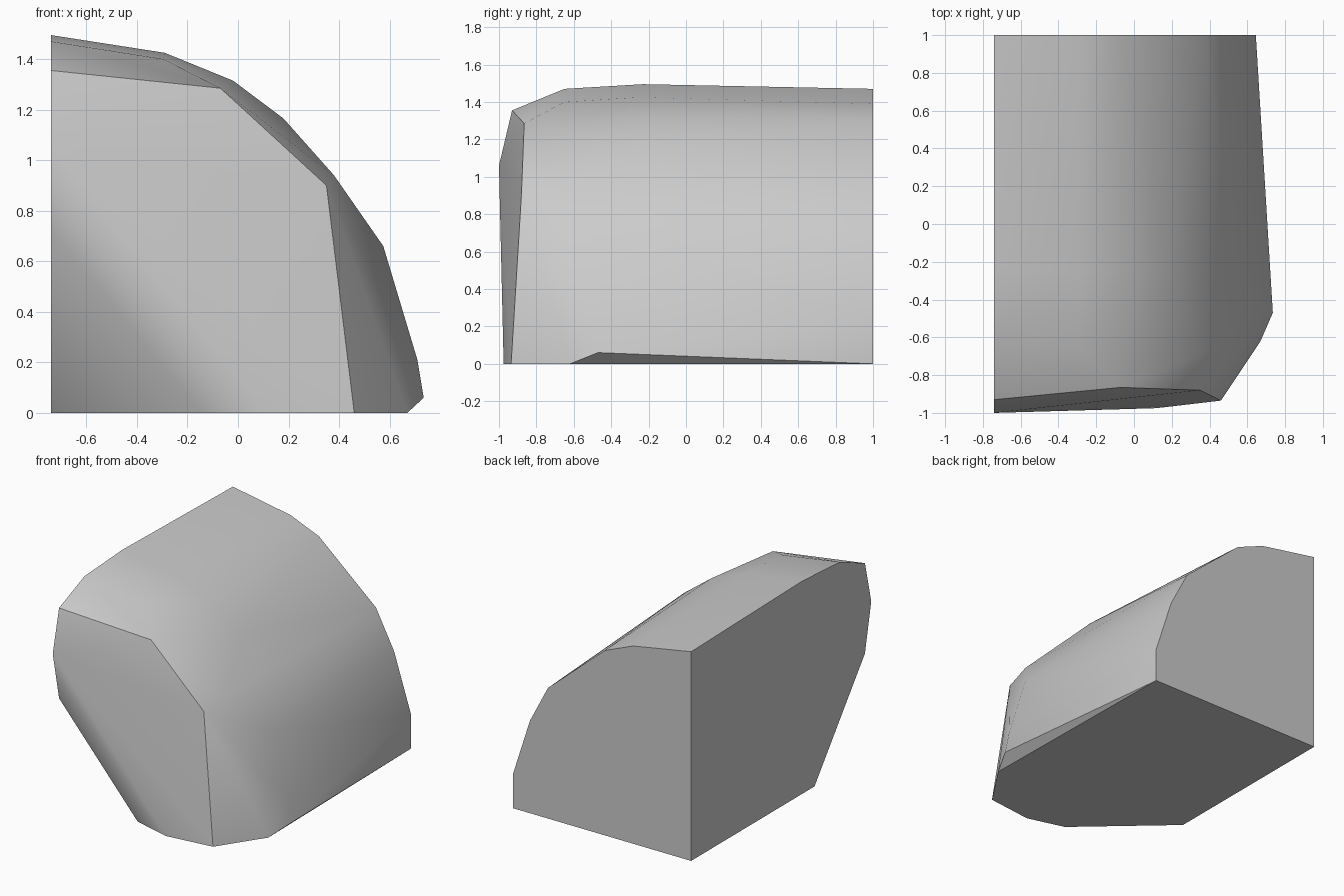
import bpy
import bmesh
import math

# Remove the default object only
default_cube = bpy.data.objects.get("Cube")
if default_cube:
    bpy.data.objects.remove(default_cube, do_unlink=True)

# The three flat cut planes of the block
CUT_X, BACK_Y, BASE_Z = -0.74, 1.0, 0.0


def on_side_cut(outline):
    """Place a (y, z) outline on the flat vertical side cut."""
    return [(CUT_X, y, z) for y, z in outline]


def on_back(outline):
    """Place an (x, z) outline on the flat back."""
    return [(x, BACK_Y, z) for x, z in outline]


def on_base(outline):
    """Place an (x, y) outline on the flat underside."""
    return [(x, y, BASE_Z) for x, y in outline]


def make_material(name, colour):
    material = bpy.data.materials.new(name)
    material.use_nodes = True
    material.diffuse_color = colour
    shader = material.node_tree.nodes["Principled BSDF"]
    shader.inputs["Base Color"].default_value = colour
    return material


def make_hull(name, points, material):
    """Wrap a convex faceted skin around the outlines."""
    bm = bmesh.new()
    for point in points:
        bm.verts.new(point)
    hull = bmesh.ops.convex_hull(bm, input=bm.verts[:])
    spare = set(hull["geom_interior"]) | set(hull["geom_unused"])
    spare_verts = [v for v in spare if isinstance(v, bmesh.types.BMVert)]
    bmesh.ops.delete(bm, geom=spare_verts, context="VERTS")
    # Merge the triangles of each flat cut into one face
    bmesh.ops.dissolve_limit(bm, angle_limit=math.radians(1),
                             verts=bm.verts[:], edges=bm.edges[:])
    bmesh.ops.recalc_face_normals(bm, faces=bm.faces[:])
    mesh = bpy.data.meshes.new(name)
    bm.to_mesh(mesh)
    bm.free()
    mesh.materials.append(material)
    block = bpy.data.objects.new(name, mesh)
    bpy.context.collection.objects.link(block)
    return block


# Domed profile with a sloping chin, on the side cut
side_profile = on_side_cut([
    (1, 0), (-0.37, 0), (-0.93, 0.72), (-1, 1.06),
    (-0.93, 1.355), (-0.65, 1.47), (-0.23, 1.495), (1, 1.47)])

# Quarter arch at the back
back_arch = on_back([
    (0.645, 0), (0.645, 0.24), (0.513, 0.65), (0.373, 0.918),
    (-0.07, 1.3), (-0.29, 1.39)])

# Rounded footprint
footprint = on_base([
    (-0.15, -0.9), (0.12, -0.975), (0.46, -0.935), (0.67, -0.62)])

# Widest arch, behind the front bevel
crown_arch = [
    (-0.29, -0.25, 1.425), (-0.02, -0.25, 1.315), (0.18, -0.24, 1.165),
    (0.38, -0.68, 0.94), (0.575, -0.45, 0.66), (0.71, -0.46, 0.21),
    (0.735, -0.47, 0.06)]

# Corners of the front panel and the bevel above it
front_rim = [(-0.07, -0.865, 1.285), (0.35, -0.88, 0.9)]
bevel = [(-0.295, -0.65, 1.4)]

grey = make_material("plain_grey", (0.6, 0.6, 0.6, 1))
block = make_hull(
    "rounded_block",
    side_profile + back_arch + footprint + crown_arch + front_rim + bevel,
    grey)

# Smooth the dome, keep the cuts and the front rim sharp
bpy.ops.object.select_all(action="DESELECT")
block.select_set(True)
bpy.context.view_layer.objects.active = block
bpy.ops.object.shade_smooth_by_angle(angle=math.radians(38))
